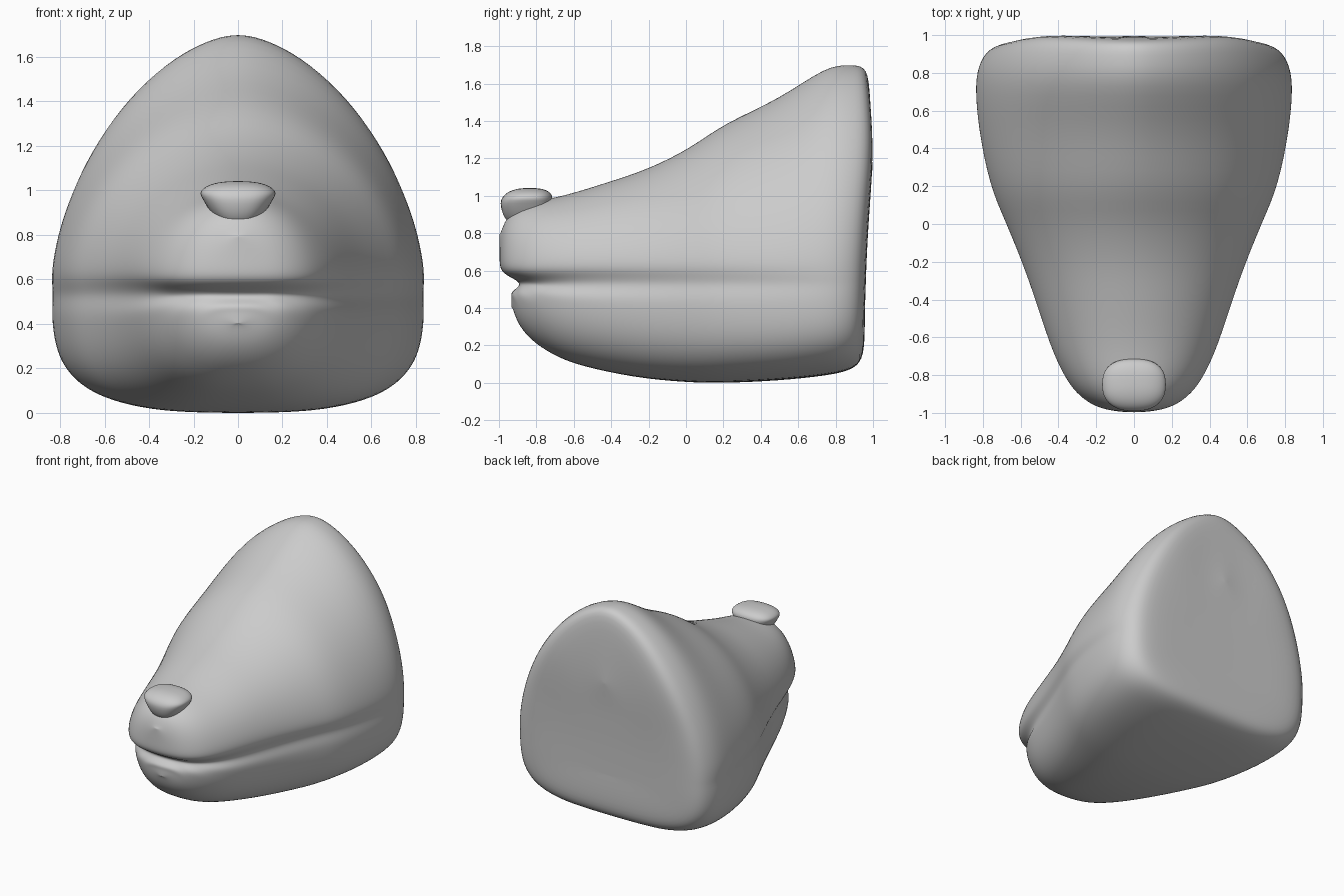
import bpy, bmesh, math

if "Cube" in bpy.data.objects:
    bpy.data.objects.remove(bpy.data.objects["Cube"])

def clamp(t):
    return max(0.0, min(1.0, t))

def finish(bm, name, levels):
    bmesh.ops.recalc_face_normals(bm, faces=bm.faces[:])
    me = bpy.data.meshes.new(name)
    bm.to_mesh(me)
    bm.free()
    for p in me.polygons:
        p.use_smooth = True
    ob = bpy.data.objects.new(name, me)
    bpy.context.collection.objects.link(ob)
    m = ob.modifiers.new("smooth", 'SUBSURF')
    m.levels = m.render_levels = levels
    return ob

# Head stations: y, half width, top z, bottom z
STATIONS = [
    (-0.99, 0.13, 0.80, 0.40), (-0.965, 0.22, 0.88, 0.32),
    (-0.90, 0.31, 0.94, 0.24), (-0.80, 0.38, 0.975, 0.175),
    (-0.65, 0.45, 1.00, 0.105), (-0.40, 0.53, 1.08, 0.05),
    (-0.20, 0.60, 1.145, 0.018), (0.03, 0.695, 1.26, 0.0),
    (0.20, 0.77, 1.39, -0.003), (0.50, 0.83, 1.52, 0.01),
    (0.75, 0.848, 1.70, 0.037), (0.87, 0.815, 1.705, 0.06),
    (0.95, 0.755, 1.70, 0.10), (0.972, 0.62, 1.61, 0.20),
    (0.967, 0.28, 1.15, 0.42)]
MID = 0.57
UPPER = [1, 0.985, 0.93, 0.82, 0.67, 0.5, 0.33, 0.2, 0.11, 0.05]
LOWER = [0, 0.07, 0.14, 0.22, 0.34, 0.5, 0.66, 0.8, 0.9, 0.965, 0.993, 1]

def shape(x, y, z):
    # mouth groove and slightly recessed jaw, fading to the back
    fade = clamp((0.9 - y) / 1.5)
    front = clamp((-0.6 - y) / 0.3)
    groove = (0.075 + 0.035 * front) * math.exp(-((z - 0.525) / (0.065 - 0.015 * front)) ** 2)
    jaw = (0.035 + 0.03 * front) * clamp((0.56 - z) / 0.08)
    k = 1 - fade * max(groove, jaw)
    x, y = x * k, y * (k if y < 0 else 1)
    # gentle lean of the flat back
    back = clamp((y - 0.75) / 0.2)
    y += back * (0.035 * math.exp(-((z - 1.28) / 0.33) ** 2) - 0.015 * clamp((0.8 - z) / 0.5))
    return x, y, z

def half_ring(y, w, top, bot):
    t = clamp((y + 0.9) / 1.4)
    pu, pl = 2.2 - 0.45 * t, 2.4 + 1.4 * t
    pts = [(w * (1 - v ** pu) ** (1 / pu), MID + (top - MID) * v) for v in UPPER]
    pts += [(w * (1 - v ** pl) ** (1 / pl), MID + (bot - MID) * v) for v in LOWER]
    return pts

# Head with muzzle, mouth line and jaw
bm = bmesh.new()
rings = []
for y, w, top, bot in STATIONS:
    half = half_ring(y, w, top, bot)
    full = half + [(-x, z) for x, z in reversed(half[1:-1])]
    rings.append([bm.verts.new(shape(x, y, z)) for x, z in full])
n = len(rings[0])
for a, b in zip(rings, rings[1:]):
    for i in range(n):
        j = (i + 1) % n
        bm.faces.new((a[i], a[j], b[j], b[i]))
# Both ends closed by rows across, with a column down the middle
for ring, bulge in ((rings[0], -0.01), (rings[-1], 0.0)):
    h = n // 2
    mid = [ring[0]]
    for i in range(1, h):
        c = ring[i].co
        mid.append(bm.verts.new((0, c.y + bulge, c.z)))
    mid.append(ring[h])
    for i in range(h):
        for side in (1, -1):
            quad = [mid[i], ring[side * i % n], ring[side * (i + 1) % n], mid[i + 1]]
            bm.faces.new(list(dict.fromkeys(quad)))
finish(bm, "head", 2)

# Nose: rounded pad, wide and flat on top, narrow below
bm = bmesh.new()
bmesh.ops.create_uvsphere(bm, u_segments=24, v_segments=14, radius=1)
for v in bm.verts:
    x, y, z = (math.copysign(abs(c) ** 0.8, c) for c in v.co)
    taper = 0.94 + 0.42 * max(-0.85, min(z, 0.25))
    up = 0.08 if z > 0 else 0.145
    v.co = (0.17 * x * taper, -0.835 + 0.14 * y - 0.02 * (1 - abs(z)), 0.962 + up * z)
finish(bm, "nose", 1)
